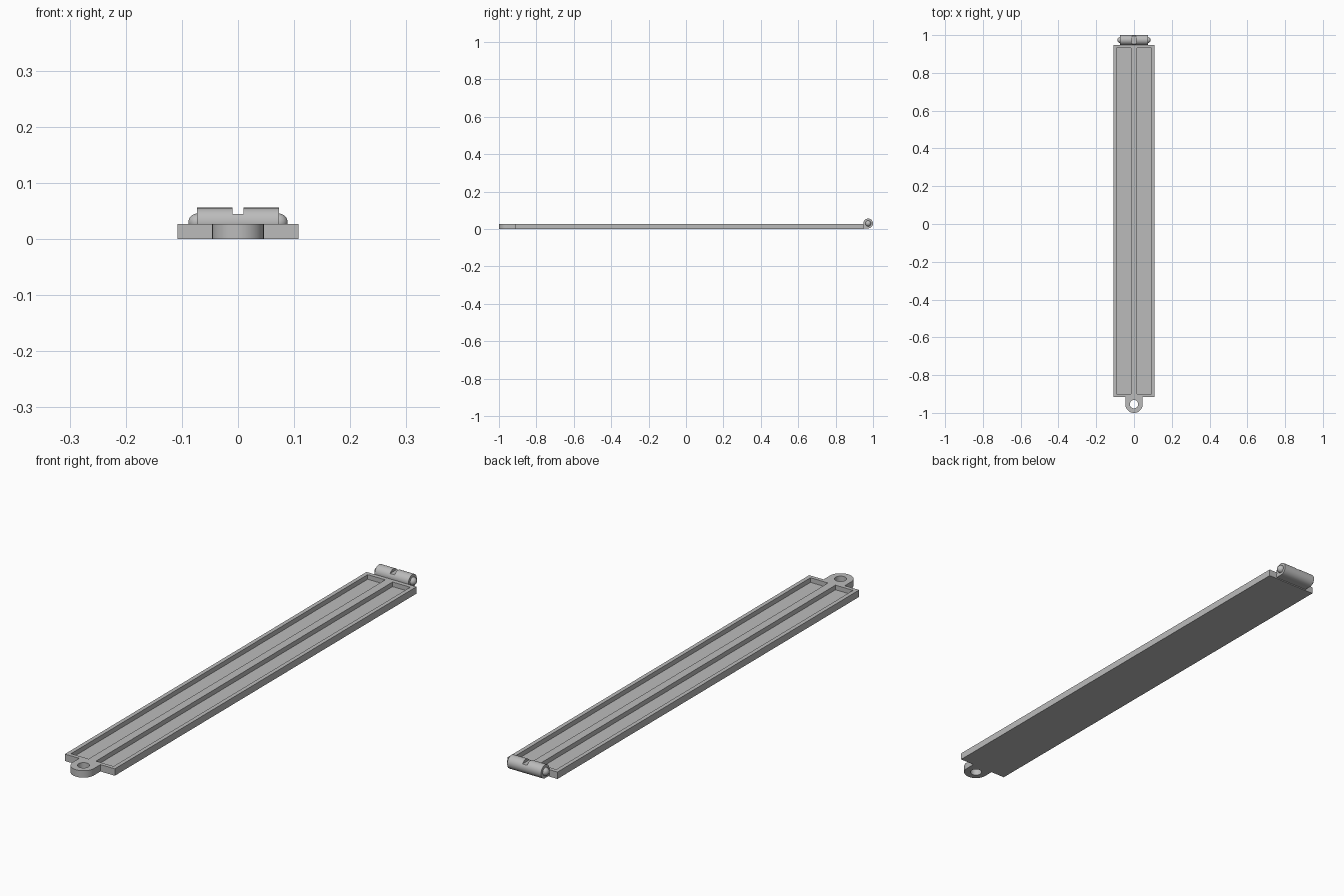
import bpy
import math
from mathutils import Matrix

cube = bpy.data.objects.get("Cube")
if cube:
    bpy.data.objects.remove(cube, do_unlink=True)

grey = bpy.data.materials.new("plain grey")
grey.use_nodes = True
colour = (0.5, 0.5, 0.5, 1)
grey.diffuse_color = colour
grey.node_tree.nodes["Principled BSDF"].inputs["Base Color"].default_value = colour

THICK = 0.027
PIVOT_Y, PIVOT_Z, BARREL_R = 0.974, 0.03, 0.026
TAB_Y, TAB_R = -0.954, 0.046


def finish(name):
    obj = bpy.context.object
    obj.name = name
    obj.data.materials.append(grey)
    return obj


def box(name, x, y, z):
    """Box from (min, max) pairs."""
    bpy.ops.mesh.primitive_cube_add(size=1)
    obj = finish(name)
    size = Matrix.Diagonal((x[1] - x[0], y[1] - y[0], z[1] - z[0], 1))
    centre = Matrix.Translation((sum(x) / 2, sum(y) / 2, sum(z) / 2))
    obj.data.transform(centre @ size)
    return obj


def cylinder(name, radius, depth, location, along_x=False, sides=48):
    turn = (0, math.pi / 2, 0) if along_x else (0, 0, 0)
    bpy.ops.mesh.primitive_cylinder_add(vertices=sides, radius=radius, depth=depth,
                                        location=location, rotation=turn)
    bpy.ops.object.shade_smooth_by_angle(angle=math.radians(35))
    return finish(name)


def boolean(target, tool, operation):
    mod = target.modifiers.new(tool.name, "BOOLEAN")
    mod.operation = operation
    mod.solver = "EXACT"
    mod.object = tool
    bpy.context.view_layer.objects.active = target
    bpy.ops.object.modifier_apply(modifier=mod.name)
    bpy.data.objects.remove(tool, do_unlink=True)


# Long plate with a rounded tab at the front
plate = box("plate", (-0.108, 0.108), (-0.915, 0.948), (0, THICK))
boolean(plate, box("tab_neck", (-TAB_R, TAB_R), (TAB_Y, -0.9), (0, THICK)), "UNION")
boolean(plate, cylinder("tab_end", TAB_R, THICK, (0, TAB_Y, THICK / 2)), "UNION")
boolean(plate, cylinder("tab_hole", 0.022, 0.1, (0, TAB_Y, 0)), "DIFFERENCE")

# Two long trays either side of the centre rib
for side in (-1, 1):
    tray = box("tray", sorted((side * 0.016, side * 0.092)), (-0.9, 0.932), (0.009, 0.1))
    boolean(plate, tray, "DIFFERENCE")

# Hinge barrel with a notch across its top
barrel = cylinder("hinge_barrel", BARREL_R, 0.146, (0, PIVOT_Y, PIVOT_Z), along_x=True)
boolean(barrel, box("notch", (-0.01, 0.01), (0.9, 1.1), (0.045, 0.1)), "DIFFERENCE")

# Web that joins the barrel to the plate
box("hinge_web", (-0.073, 0.073), (0.94, PIVOT_Y), (PIVOT_Z - BARREL_R, 0.02))

# Domed knobs on the barrel ends
for side, label in ((-1, "right"), (1, "left")):
    bpy.ops.mesh.primitive_uv_sphere_add(segments=32, ring_count=16, radius=0.0155,
                                         location=(side * 0.073, PIVOT_Y, PIVOT_Z))
    bpy.ops.object.shade_smooth()
    finish("hinge_knob_" + label)

# Keep the plate's flat faces crisp and its tab round
bpy.ops.object.select_all(action="DESELECT")
for obj in (plate, barrel):
    obj.select_set(True)
bpy.context.view_layer.objects.active = plate
bpy.ops.object.shade_smooth_by_angle(angle=math.radians(35))
